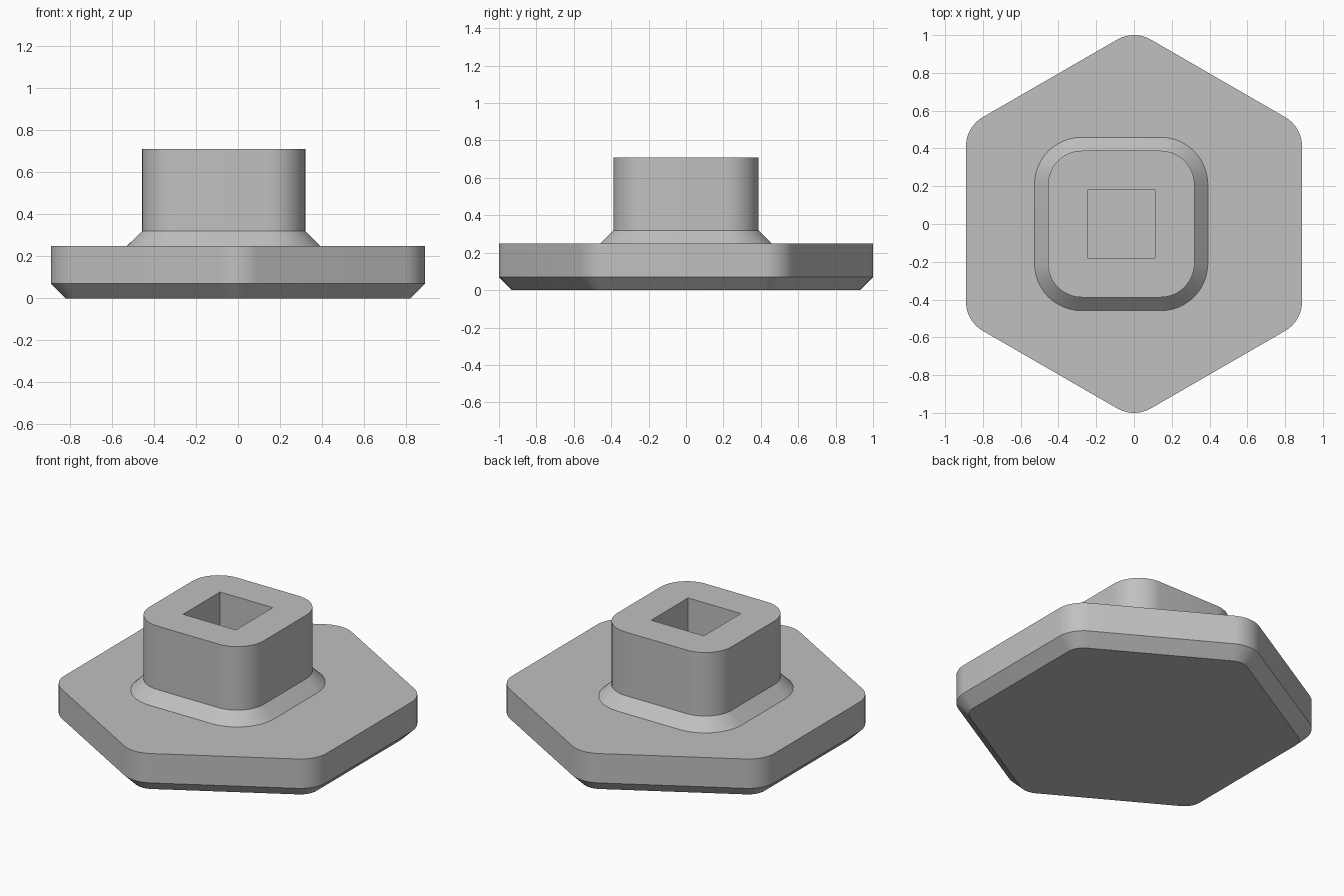
import bpy, bmesh, math

cube = bpy.data.objects.get("Cube")
if cube:
    bpy.data.objects.remove(cube)

grey = bpy.data.materials.new("light grey")
COLOUR = (0.53, 0.53, 0.53, 1)
grey.diffuse_color = COLOUR
grey.use_nodes = True
grey.node_tree.nodes["Principled BSDF"].inputs["Base Color"].default_value = COLOUR

STEPS = 12  # segments in each rounded corner


def rounded_ring(bm, sides, apothem, radius, z, cx=0):
    """Regular polygon with flat sides facing +-x and filleted corners."""
    half = math.pi / sides
    reach = (apothem - radius) / math.cos(half)
    ring = []
    for i in range(sides):
        corner = (2 * i + 1) * half
        for k in range(STEPS + 1):
            a = corner - half + 2 * half * k / STEPS
            ring.append(bm.verts.new((
                cx + reach * math.cos(corner) + radius * math.cos(a),
                reach * math.sin(corner) + radius * math.sin(a), z)))
    return ring


def loft(name, sides, sections, cx=0, cap_start=True):
    """Skin the (apothem, corner radius, height) sections in order."""
    bm = bmesh.new()
    rings = [rounded_ring(bm, sides, *s, cx) for s in sections]
    for low, high in zip(rings, rings[1:]):
        n = len(low)
        for i in range(n):
            j = (i + 1) % n
            bm.faces.new((low[i], low[j], high[j], high[i]))
    if cap_start:
        bm.faces.new(rings[0][::-1])
    bm.faces.new(rings[-1])
    # Square corners have zero radius, so their points collapse to one
    bmesh.ops.remove_doubles(bm, verts=bm.verts[:], dist=1e-5)
    mesh = bpy.data.meshes.new(name)
    bm.to_mesh(mesh)
    bm.free()
    mesh.materials.append(grey)
    obj = bpy.data.objects.new(name, mesh)
    bpy.context.collection.objects.link(obj)
    bpy.ops.object.select_all(action="DESELECT")
    obj.select_set(True)
    bpy.context.view_layer.objects.active = obj
    bpy.ops.object.shade_smooth_by_angle(angle=math.radians(25))
    return obj


# Hexagonal base with a chamfered underside
loft("hexagonal_base", 6, [(0.82, 0.11, 0), (0.89, 0.18, 0.07), (0.89, 0.18, 0.25)])

# Square post: sloped foot, straight walls, flat rim and square socket
loft("socket_post", 4, [
    (0.459, 0.25, 0.25), (0.388, 0.18, 0.32), (0.388, 0.18, 0.71),
    (0.179, 0, 0.71), (0.179, 0, 0.32)], cx=-0.068, cap_start=False)
